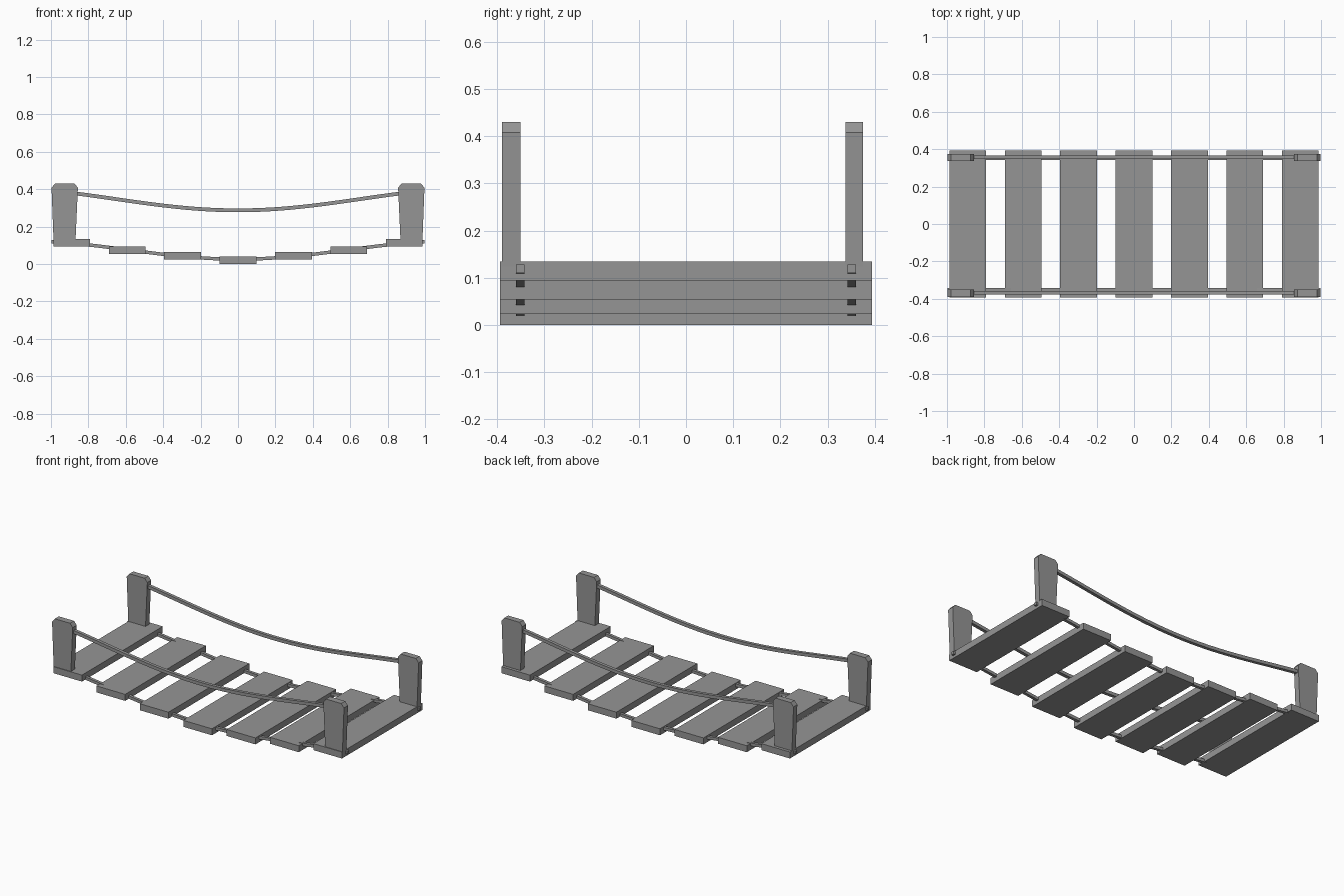
import bpy, bmesh, math

if "Cube" in bpy.data.objects:
    bpy.data.objects.remove(bpy.data.objects["Cube"])

grey = bpy.data.materials.new("weathered_grey")
grey.diffuse_color = (0.3, 0.3, 0.3, 1)
grey.use_nodes = True
grey.node_tree.nodes["Principled BSDF"].inputs["Base Color"].default_value = grey.diffuse_color


def finish(name, bm):
    bmesh.ops.recalc_face_normals(bm, faces=bm.faces)
    me = bpy.data.meshes.new(name)
    bm.to_mesh(me)
    bm.free()
    me.materials.append(grey)
    ob = bpy.data.objects.new(name, me)
    bpy.context.collection.objects.link(ob)
    return ob


def loft(name, rings):
    """Skin a list of closed rings and cap both ends."""
    bm = bmesh.new()
    rows = [[bm.verts.new(p) for p in ring] for ring in rings]
    n = len(rows[0])
    for a, b in zip(rows, rows[1:]):
        for i in range(n):
            j = (i + 1) % n
            bm.faces.new((a[i], a[j], b[j], b[i]))
    bm.faces.new(rows[0])
    bm.faces.new(rows[-1])
    return finish(name, bm)


def plank(x, z):
    ring = [(-0.098, 0), (0.098, 0), (0.098, 0.04), (-0.098, 0.04)]
    loft("plank", [[(x + u, y, z + v) for u, v in ring] for y in (-0.394, 0.394)])


def post(side, y0, y1):
    # tapered board with clipped top corners
    prof = [(0.87, 0.098), (0.985, 0.098), (0.997, 0.408), (0.978, 0.43),
            (0.874, 0.43), (0.856, 0.408)]
    loft("post", [[(side * x, y, z) for x, z in prof] for y in (y0, y1)])


def rope(name, y, half_len, z0, amp, k, r, steps=32):
    # square rope hanging in a shallow sag
    rings = []
    for i in range(steps + 1):
        x = half_len * (2 * i / steps - 1)
        z = z0 + amp * (1 - math.cos(k * x))
        rings.append([(x, y + a * r, z + b * r)
                      for a, b in ((-1, -1), (1, -1), (1, 1), (-1, 1))])
    ob = loft(name, rings)
    bpy.ops.object.select_all(action='DESELECT')
    ob.select_set(True)
    bpy.context.view_layer.objects.active = ob
    bpy.ops.object.shade_smooth_by_angle(angle=math.radians(30))


# treads, stepping up toward both ends
plank(0, 0)
for s in (-1, 1):
    for x, z in ((0.297, 0.023), (0.593, 0.054), (0.888, 0.094)):
        plank(s * x, z)
    # corner posts
    post(s, -0.39, -0.351)
    post(s, 0.338, 0.375)
    # ropes threaded through the treads
    rope("tread_rope", s * 0.351, 0.998, 0.026, 0.049, 2.7, 0.009)

# hand ropes between the posts
for y in (-0.368, 0.357):
    rope("hand_rope", y, 0.92, 0.287, 0.0605, 2.4, 0.010)
